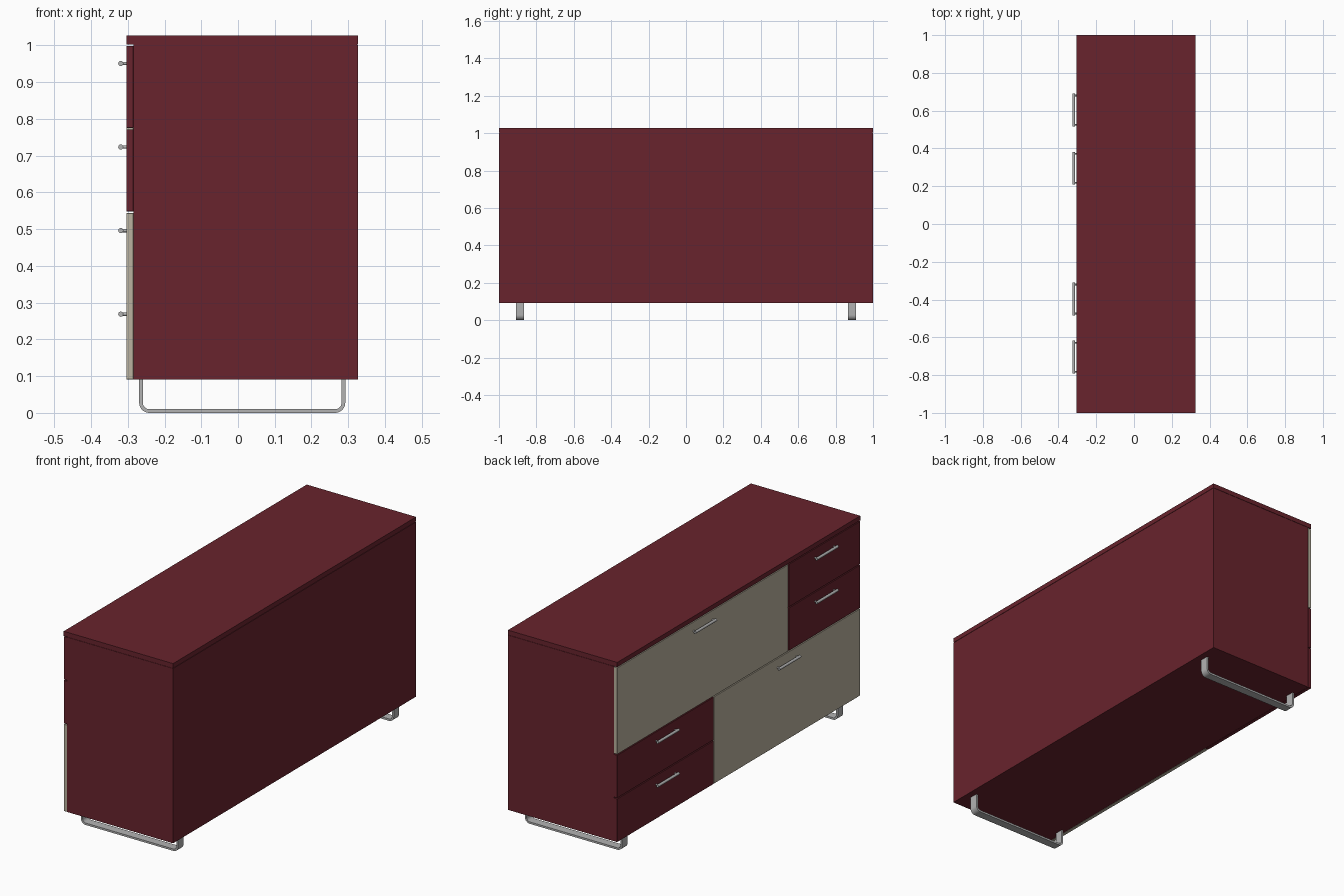
import bpy, bmesh, math
from mathutils import Matrix, Vector

if "Cube" in bpy.data.objects:
    bpy.data.objects.remove(bpy.data.objects["Cube"])


def material(name, rgb):
    m = bpy.data.materials.new(name)
    m.diffuse_color = (*rgb, 1)
    m.use_nodes = True
    m.node_tree.nodes["Principled BSDF"].inputs["Base Color"].default_value = m.diffuse_color
    return m


RED = material("deep_red", (0.14, 0.017, 0.026))
BEIGE = material("beige", (0.50, 0.45, 0.35))
METAL = material("brushed_metal", (0.45, 0.45, 0.45))


def finish(name, bm, mat, smooth=False):
    bmesh.ops.recalc_face_normals(bm, faces=bm.faces)
    me = bpy.data.meshes.new(name)
    bm.to_mesh(me)
    bm.free()
    me.materials.append(mat)
    ob = bpy.data.objects.new(name, me)
    bpy.context.collection.objects.link(ob)
    if smooth:
        bpy.ops.object.select_all(action='DESELECT')
        ob.select_set(True)
        bpy.context.view_layer.objects.active = ob
        bpy.ops.object.shade_smooth_by_angle(angle=math.radians(35))
    return ob


def box(name, lo, hi, mat, bevel=0):
    lo, hi = Vector(lo), Vector(hi)
    bm = bmesh.new()
    bmesh.ops.create_cube(bm, size=1, matrix=Matrix.Translation((lo + hi) / 2)
                          @ Matrix.Diagonal((*(hi - lo), 1)))
    if bevel:
        bmesh.ops.bevel(bm, geom=bm.edges[:], offset=bevel, segments=1, affect='EDGES')
    return finish(name, bm, mat)


def rod(bm, a, b, r, seg=16):
    a, b = Vector(a), Vector(b)
    d = b - a
    mtx = Matrix.Translation((a + b) / 2) @ d.to_track_quat('Z', 'Y').to_matrix().to_4x4()
    bmesh.ops.create_cone(bm, cap_ends=True, segments=seg, radius1=r, radius2=r,
                          depth=d.length, matrix=mtx)


# Carcass and overhanging top
BACK, CASE, FRONT = 0.326, -0.284, -0.304
box("carcass", (CASE, -1, 0.091), (BACK, 1, 1.001), RED)
box("top_board", (FRONT, -1, 1.003), (BACK, 1, 1.027), RED)
box("top_spacer", (CASE, -0.998, 1.0), (BACK - 0.002, 0.998, 1.004), RED)

# Fronts: name, y range, z range, material; each has a handle near its top edge
G = 0.002
fronts = [
    ("upper_wide_front", -0.41, 1, 0.546, 1.001, BEIGE),
    ("lower_wide_front", -1, 0.206, 0.091, 0.546, BEIGE),
    ("upper_drawer_1", -1, -0.41, 0.7735, 1.001, RED),
    ("upper_drawer_2", -1, -0.41, 0.546, 0.7735, RED),
    ("lower_drawer_1", 0.206, 1, 0.3185, 0.546, RED),
    ("lower_drawer_2", 0.206, 1, 0.091, 0.3185, RED),
]
for name, y0, y1, z0, z1, mat in fronts:
    lo_y = y0 if y0 == -1 else y0 + G
    hi_y = y1 if y1 == 1 else y1 - G
    lo_z = z0 if z0 == 0.091 else z0 + G
    box(name, (FRONT, lo_y, lo_z), (CASE - 0.0005, hi_y, z1 - G), mat, 0.001)
    # Bar handle on two posts
    c, h = (y0 + y1) / 2, z1 - 0.05
    bm = bmesh.new()
    rod(bm, (-0.319, c - 0.087, h), (-0.319, c + 0.087, h), 0.007)
    for s in (-1, 1):
        rod(bm, (-0.319, c + s * 0.077, h), (FRONT + 0.002, c + s * 0.077, h), 0.0045, 12)
    finish(name + "_handle", bm, METAL, True)


# Flat-band sled legs: rounded U profile, extruded along y
def u_profile(inset, r):
    x0, x1, z = -0.269 + inset, 0.292 - inset, inset
    pts = [(x0, 0.093)]
    for cx, start in ((x0 + r, 180), (x1 - r, 270)):
        for i in range(9):
            a = math.radians(start + 90 * i / 8)
            pts.append((cx + r * math.cos(a), z + r + r * math.sin(a)))
    return pts + [(x1, 0.093)]


for side, yc in (("left", 0.887), ("right", -0.887)):
    bm = bmesh.new()
    outer, inner = u_profile(0, 0.028), u_profile(0.01, 0.018)
    rings = [[bm.verts.new((x, yc + s * 0.022, z)) for x, z in prof]
             for prof, s in ((outer, -1), (outer, 1), (inner, 1), (inner, -1))]
    for k in range(4):
        p, q = rings[k], rings[(k + 1) % 4]
        for i in range(len(p) - 1):
            bm.faces.new((p[i], p[i + 1], q[i + 1], q[i]))
    for i in (0, -1):
        bm.faces.new([r[i] for r in rings])
    finish(side + "_sled_leg", bm, METAL, True)
